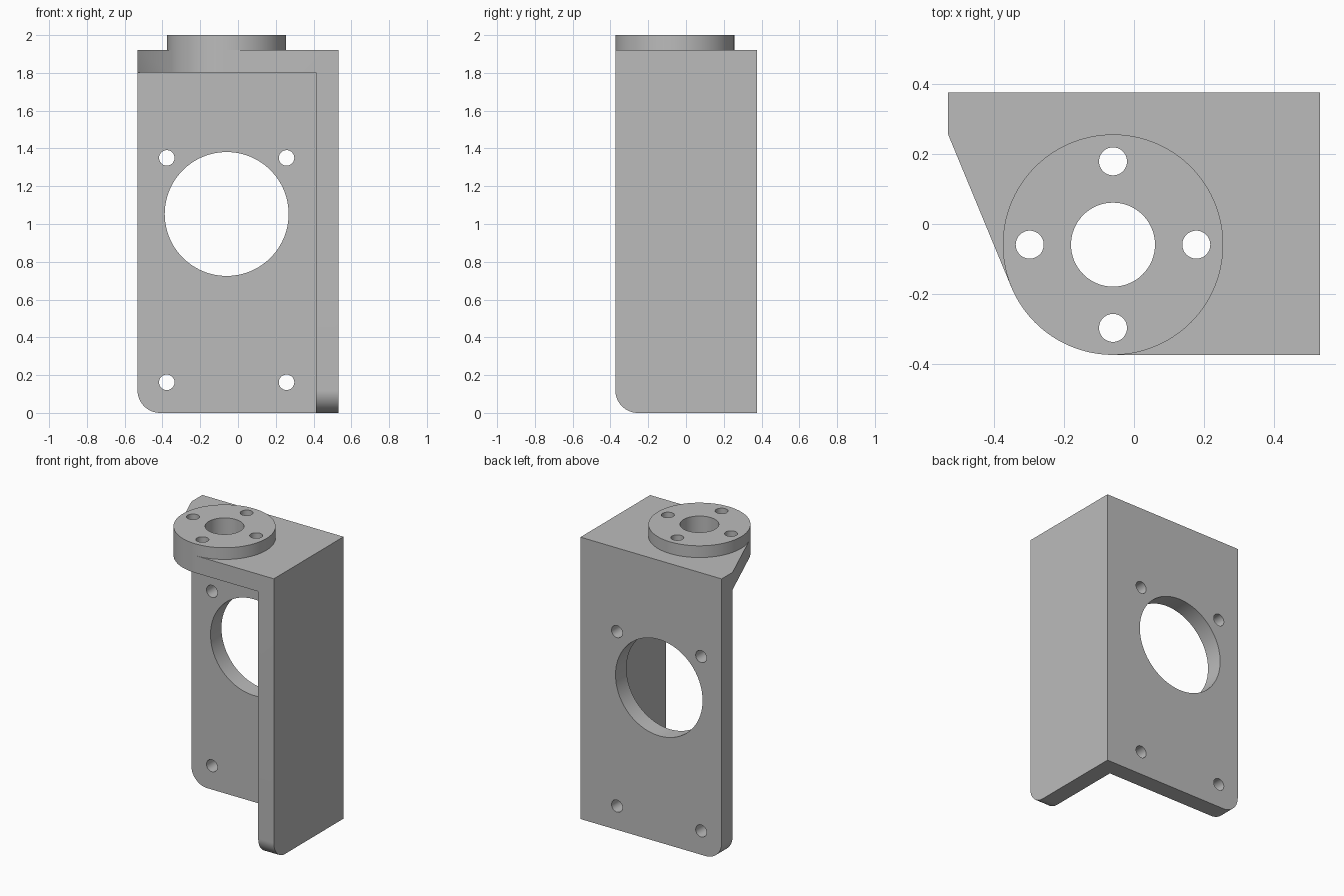
import bpy, bmesh
from math import atan2, acos, hypot, cos, sin, pi, radians
from mathutils import Vector

cube = bpy.data.objects.get("Cube")
if cube:
    bpy.data.objects.remove(cube, do_unlink=True)

grey = bpy.data.materials.new("plain grey")
grey.use_nodes = True
grey.diffuse_color = (0.5, 0.5, 0.5, 1)
grey.node_tree.nodes["Principled BSDF"].inputs["Base Color"].default_value = (0.5, 0.5, 0.5, 1)

# Main sizes
LEFT, RIGHT, FRONT, BACK = 0.532, -0.532, -0.374, 0.376
THICK, SHELF_TOP, TOP = 0.118, 1.92, 2.0
CX, CY, BOSS_R = -0.06, -0.059, 0.315


def arc(cx, cy, r, start, end, steps):
    """Points along an arc, both ends included."""
    angles = [start + (end - start) * i / steps for i in range(steps + 1)]
    return [(cx + r * cos(a), cy + r * sin(a)) for a in angles]


def prism(name, outline, low, high, axis="z"):
    """Extrude a 2D outline along the given axis."""
    place = {"x": lambda u, v, w: (w, u, v),
             "y": lambda u, v, w: (u, w, v),
             "z": lambda u, v, w: (u, v, w)}[axis]
    bm = bmesh.new()
    face = bm.faces.new([bm.verts.new(place(u, v, low)) for u, v in outline])
    result = bmesh.ops.extrude_face_region(bm, geom=[face])
    verts = [g for g in result["geom"] if isinstance(g, bmesh.types.BMVert)]
    bmesh.ops.translate(bm, verts=verts, vec=Vector(place(0, 0, high - low)))
    bmesh.ops.recalc_face_normals(bm, faces=bm.faces)
    mesh = bpy.data.meshes.new(name)
    bm.to_mesh(mesh)
    bm.free()
    mesh.materials.append(grey)
    obj = bpy.data.objects.new(name, mesh)
    bpy.context.collection.objects.link(obj)
    return obj


def combine(target, tool, operation="DIFFERENCE"):
    """Apply a boolean and discard the tool."""
    mod = target.modifiers.new("combine", "BOOLEAN")
    mod.operation, mod.solver, mod.object = operation, "EXACT", tool
    bpy.context.view_layer.objects.active = target
    bpy.ops.object.modifier_apply(modifier=mod.name)
    bpy.data.objects.remove(tool, do_unlink=True)


def drill(target, u, v, r, low, high, axis, steps=48):
    hole = arc(u, v, r, 0, 2 * pi, steps)[:-1]
    combine(target, prism("hole_cutter", hole, low, high, axis))


# Body outline: slanted edge runs tangent into the round boss
edge_y = BACK - THICK
dx, dy = RIGHT - CX, edge_y - CY
tangent = atan2(dy, dx) + acos(BOSS_R / hypot(dx, dy))
nose = arc(CX, CY, BOSS_R, tangent, 1.5 * pi, 24)
bracket = prism("motor_bracket", [(LEFT, BACK), (RIGHT, BACK), (RIGHT, edge_y)]
                + nose + [(LEFT, FRONT)], 0, SHELF_TOP)

# Hollow out the space between back plate, side plate and shelf
inner = LEFT - THICK
cavity = [(-1, -1), (inner, -1), (inner, edge_y), (-1, edge_y)]
combine(bracket, prism("cavity_cutter", cavity, -1, SHELF_TOP - THICK))

# Round the free lower corners of both plates
for axis, side, low, high in (("y", RIGHT, 0.2, 1), ("x", FRONT, 0.3, 1)):
    r = 0.12
    curve = arc(side + r, r, r, pi, 1.5 * pi, 20)
    corner = curve + [(side + r, -r), (side - r, -r), (side - r, r)]
    combine(bracket, prism("corner_cutter", corner, low, high, axis))

# Raised boss on the shelf, sharing the nose curve
rest = arc(CX, CY, BOSS_R, 1.5 * pi, tangent + 2 * pi, 90)[1:-1]
boss = prism("boss", nose + rest, SHELF_TOP, TOP)
combine(bracket, boss, "UNION")

# Shaft bore and four screw holes in the boss
drill(bracket, CX, CY, 0.12, 1.5, 2.5, "z", 64)
for i in range(4):
    a = i * pi / 2
    drill(bracket, CX + 0.238 * cos(a), CY + 0.238 * sin(a), 0.04, 1.5, 2.5, "z")

# Large opening and four mounting holes in the back plate
drill(bracket, CX, 1.053, 0.328, 0.1, 1, "y", 96)
for x in (CX - 0.317, CX + 0.317):
    for z in (0.162, 1.35):
        drill(bracket, x, z, 0.041, 0.1, 1, "y")

bpy.ops.object.select_all(action="DESELECT")
bracket.select_set(True)
bpy.context.view_layer.objects.active = bracket
bpy.ops.object.shade_smooth_by_angle(angle=radians(30))
